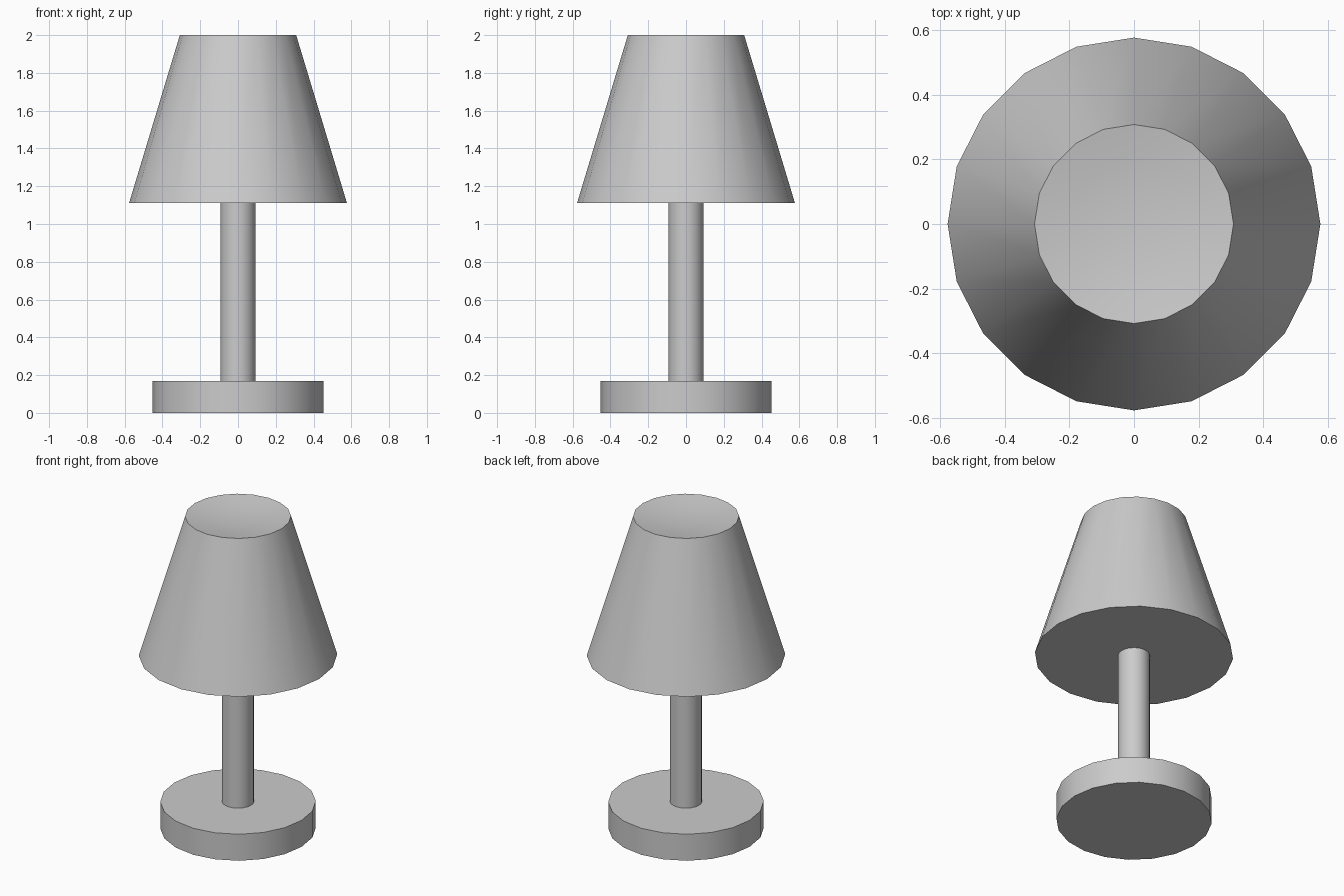
import bpy
import bmesh
from math import cos, sin, tau, radians

SIDES = 20

cube = bpy.data.objects.get("Cube")
if cube:
    bpy.data.objects.remove(cube, do_unlink=True)

grey = bpy.data.materials.new("plain_grey")
grey.use_nodes = True
colour = (0.6, 0.6, 0.6, 1.0)
grey.diffuse_color = colour
grey.node_tree.nodes["Principled BSDF"].inputs["Base Color"].default_value = colour


def lathe(name, profile):
    """Spin (radius, height) points about z; a zero radius closes the end."""
    bm = bmesh.new()
    rings = []
    for r, z in profile:
        count = SIDES if r else 1
        rings.append([bm.verts.new((r * cos(tau * i / SIDES), r * sin(tau * i / SIDES), z))
                      for i in range(count)])
    for low, high in zip(rings, rings[1:]):
        for i in range(SIDES):
            j = (i + 1) % SIDES
            corners = [low[i % len(low)], low[j % len(low)],
                       high[j % len(high)], high[i % len(high)]]
            bm.faces.new(list(dict.fromkeys(corners)))
    bmesh.ops.recalc_face_normals(bm, faces=bm.faces)
    mesh = bpy.data.meshes.new(name)
    bm.to_mesh(mesh)
    bm.free()
    mesh.materials.append(grey)
    obj = bpy.data.objects.new(name, mesh)
    bpy.context.collection.objects.link(obj)
    bpy.ops.object.select_all(action='DESELECT')
    obj.select_set(True)
    bpy.context.view_layer.objects.active = obj
    bpy.ops.object.shade_smooth_by_angle(angle=radians(30))
    return obj


# Round foot
lathe("base", [(0, 0), (0.452, 0), (0.452, 0.17), (0, 0.17)])

# Upright between foot and shade
lathe("pole", [(0, 0.16), (0.093, 0.16), (0.093, 1.12), (0, 1.12)])

# Tapered shade, closed below, with a shallow dished top
lathe("shade", [(0, 1.11), (0.577, 1.11), (0.308, 2.0),
                (0.2, 1.982), (0.1, 1.973), (0, 1.97)])
